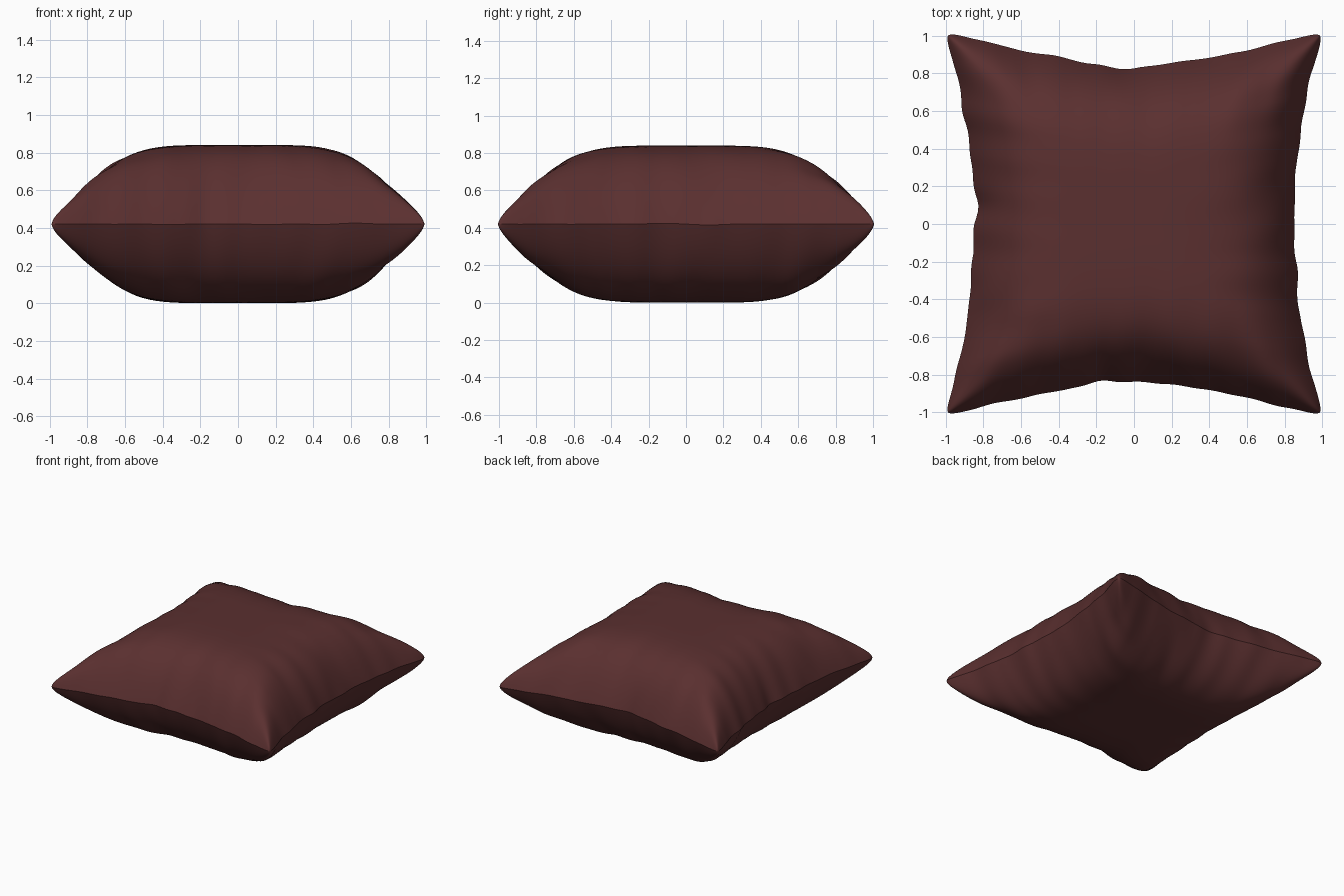
import bpy, bmesh, math
from mathutils import Vector, noise

if "Cube" in bpy.data.objects:
    bpy.data.objects.remove(bpy.data.objects["Cube"], do_unlink=True)

CELLS = 100        # grid cells along each side of a panel
SEAM_Z = 0.42      # seam height, also the loft of each panel


def ripple(a, b, c):
    return noise.noise(Vector((a, b, c)))


def bump(t, centre, width):
    return math.exp(-((t - centre) / width) ** 2)


def loft(u, v):
    # Slopes straight up from the seam; a soft minimum of both directions
    a, b = (max(1e-6, 1 - abs(t) ** 5) for t in (u, v))
    return (a ** -2 + b ** -2 - 1) ** -0.5


def side_offset(u, v):
    # Wavy seam with one pinch on each side, fading towards the corners
    fade = 1 - v ** 4
    x = (0.018 * ripple(v * 6, math.copysign(3, u), 1) * fade) * abs(u) ** 5
    y = (0.012 * ripple(u * 6, math.copysign(5, v), 2) * (1 - u ** 4)) * abs(v) ** 5
    if u < 0:
        x += 0.02 * bump(v, 0.1, 0.08) * abs(u) ** 6
    if v < 0:
        y += 0.02 * bump(u, -0.18, 0.07) * abs(v) ** 6
    else:
        y -= 0.02 * bump(u, -0.07, 0.09) * abs(v) ** 6
    return x, y


def cushion_point(u, v, side):
    # Concave sides drawn out to four softly rounded corners
    round_off = 0.027 * abs(u * v) ** 25
    x = u * (0.852 + 0.161 * abs(v) ** 2.2 - round_off)
    y = v * (0.837 + 0.19 * abs(u) ** 1.5 - round_off)
    dx, dy = side_offset(u, v)

    # Puffed panel with folds running in from the seam
    fold_x = ripple(u * 1.5, v * 6, side * 4) * abs(u) ** 4 * (1 - v ** 6)
    fold_y = ripple(u * 6, v * 1.5, side * 9) * abs(v) ** 4 * (1 - u ** 6)
    height = SEAM_Z * loft(u, v) * (1 + 0.16 * (fold_x + fold_y))
    if v < 0:
        height *= 1 - 0.1 * bump(u, -0.18, 0.08) * abs(v) ** 6
    edge = max(abs(u), abs(v)) ** 8
    wave = 0.012 * ripple(u * 4, v * 4, 0) * edge * (1 - (u * v) ** 2)
    return Vector((x + dx, y + dy, SEAM_Z + wave + side * height))


def add_panel(bm, side):
    # Grid rows crowd towards the seam, where the panel curves most
    steps = [math.sin(math.pi * (i / CELLS - 0.5)) for i in range(CELLS + 1)]
    rows = [[bm.verts.new(cushion_point(u, v, side)) for u in steps] for v in steps]
    for low, high in zip(rows, rows[1:]):
        for i in range(CELLS):
            quad = [low[i], low[i + 1], high[i + 1], high[i]]
            bm.faces.new(quad if side > 0 else quad[::-1])


# Fabric
fabric = bpy.data.materials.new("dark maroon fabric")
fabric.use_nodes = True
colour = (0.103, 0.029, 0.029, 1)
fabric.diffuse_color = colour
shader = fabric.node_tree.nodes["Principled BSDF"]
shader.inputs["Base Color"].default_value = colour
shader.inputs["Roughness"].default_value = 0.9

# Upper and lower panels sewn together along the seam
bm = bmesh.new()
for side in (1, -1):
    add_panel(bm, side)
bmesh.ops.remove_doubles(bm, verts=bm.verts, dist=0.00002)
mesh = bpy.data.meshes.new("cushion")
bm.to_mesh(mesh)
bm.free()
mesh.materials.append(fabric)
cushion = bpy.data.objects.new("cushion", mesh)
bpy.context.collection.objects.link(cushion)

# Smooth cloth with a crisp seam
bpy.ops.object.select_all(action="DESELECT")
cushion.select_set(True)
bpy.context.view_layer.objects.active = cushion
bpy.ops.object.shade_smooth_by_angle(angle=math.radians(30))
